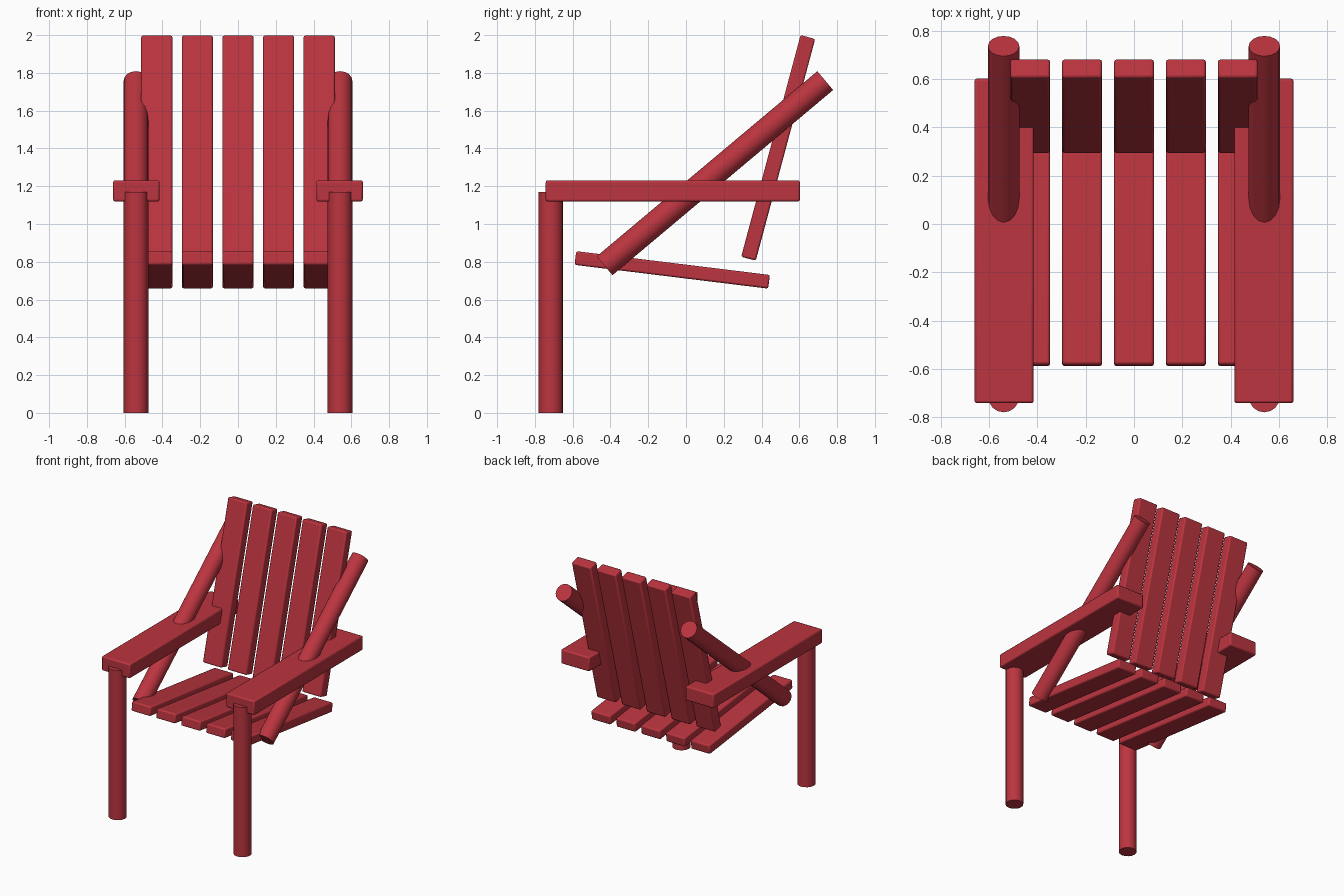
import bpy
from math import radians

if "Cube" in bpy.data.objects:
    bpy.data.objects.remove(bpy.data.objects["Cube"])

paint = bpy.data.materials.new("red_paint")
paint.diffuse_color = (0.50, 0.035, 0.05, 1)
paint.use_nodes = True
paint.node_tree.nodes["Principled BSDF"].inputs["Base Color"].default_value = paint.diffuse_color


def finish(obj, name):
    obj.name = name
    obj.data.materials.append(paint)
    bpy.ops.object.shade_smooth_by_angle(angle=radians(35))


def board(name, loc, size, tilt=0):
    """Plank with slightly eased edges, tilted around x."""
    bpy.ops.mesh.primitive_cube_add(size=1, location=loc)
    obj = bpy.context.object
    obj.scale = size
    bpy.ops.object.transform_apply(location=False, rotation=False, scale=True)
    obj.rotation_euler.x = radians(tilt)
    bevel = obj.modifiers.new("eased_edges", 'BEVEL')
    bevel.width = 0.01
    bevel.segments = 2
    finish(obj, name)


def pole(name, loc, length, tilt=0):
    """Round pole, tilted around x."""
    bpy.ops.mesh.primitive_cylinder_add(vertices=16, radius=0.065, depth=length,
                                        location=loc, rotation=(radians(tilt), 0, 0))
    finish(bpy.context.object, name)


# Seat and back slats
for i in range(5):
    x = (i - 2) * 0.215
    board(f"seat_slat_{i + 1}", (x, -0.073, 0.757), (0.165, 1.033, 0.073), -7)
    board(f"back_slat_{i + 1}", (x, 0.488, 1.403), (0.165, 0.08, 1.215), -15)

# Legs, armrests and diagonal braces on both sides
for side, s in (("left", -1), ("right", 1)):
    pole(f"front_leg_{side}", (s * 0.54, -0.715, 0.585), 1.17)
    board(f"armrest_{side}", (s * 0.538, -0.07, 1.175), (0.245, 1.345, 0.112))
    pole(f"diagonal_brace_{side}", (s * 0.54, 0.153, 1.269), 1.525, -50)
